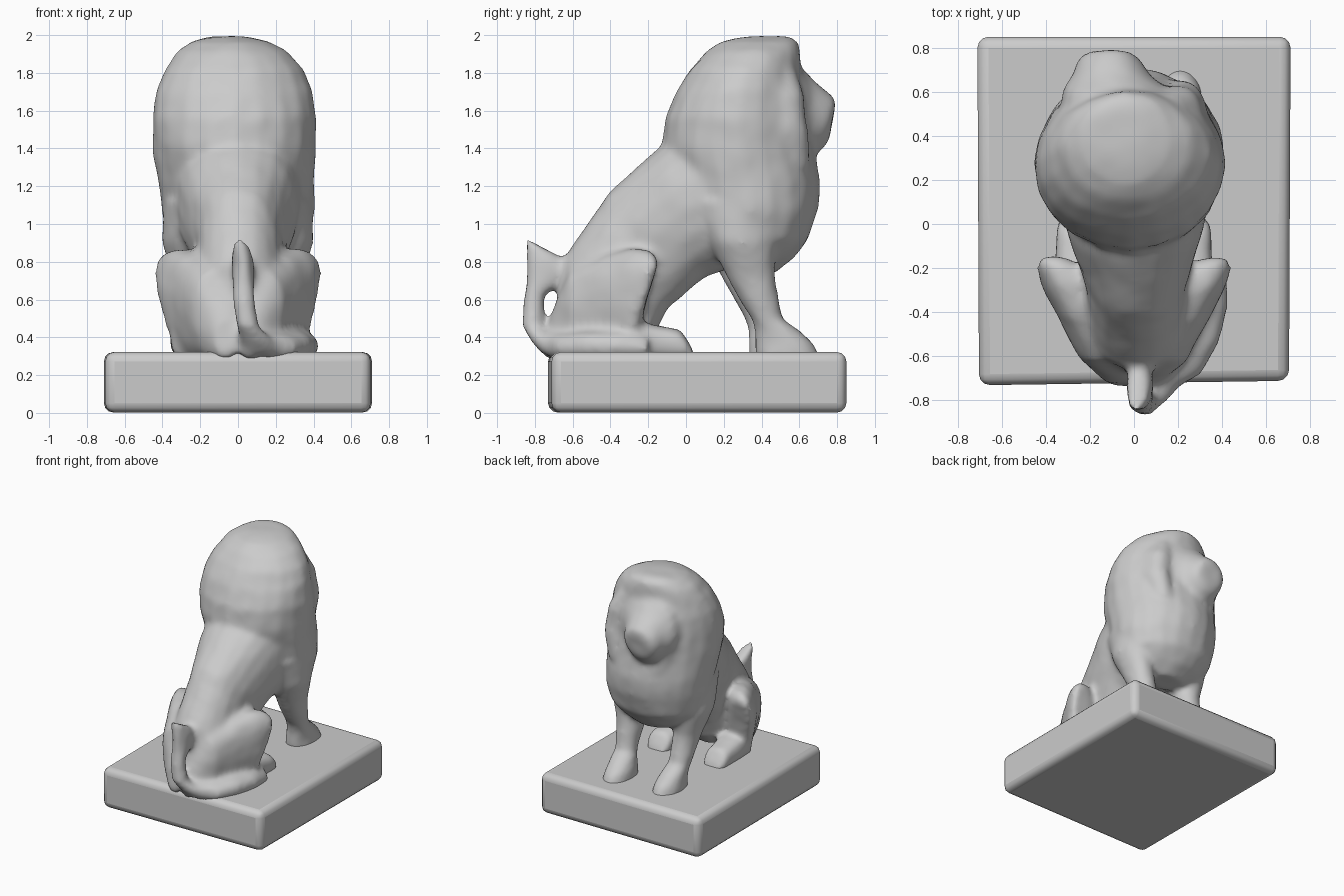
import bpy, bmesh, math

parts = []


def loft(name, rings, side=1, power=1.0, n=20, flare=0.0, shift=0.0):
    """Skin of oval rings; each ring = (y0, z0, y1, z1, centre x, half width)."""
    bm = bmesh.new()
    loops = []
    for y0, z0, y1, z1, cx, w in rings:
        loop = []
        for i in range(n):
            t = 2 * math.pi * i / n
            c, s = math.cos(t), math.sin(t)
            c = math.copysign(abs(c) ** power, c)
            s = math.copysign(abs(s) ** power, s)
            z = (z0 + z1) / 2 + c * (z1 - z0) / 2
            x = (side * cx + w * s) * (1 + flare * (z - 0.8))
            loop.append(bm.verts.new((x, (y0 + y1) / 2 + c * (y1 - y0) / 2 + shift, z)))
        loops.append(loop)
    for a, b in zip(loops, loops[1:]):
        for i in range(n):
            j = (i + 1) % n
            bm.faces.new((a[i], a[j], b[j], b[i]))
    bm.faces.new(loops[0][::-1])
    bm.faces.new(loops[-1])
    bmesh.ops.recalc_face_normals(bm, faces=bm.faces)
    me = bpy.data.meshes.new(name)
    bm.to_mesh(me)
    bm.free()
    ob = bpy.data.objects.new(name, me)
    bpy.context.collection.objects.link(ob)
    parts.append(ob)
    return ob


# Mane, chest and crown: level slices (z, back y, front y, centre x, half width)
mane = [(0.74, 0.28, 0.48, 0, 0.14), (0.82, 0.14, 0.57, 0, 0.27),
        (0.92, 0.05, 0.65, 0, 0.37), (1.07, -0.02, 0.70, 0, 0.405),
        (1.22, -0.08, 0.71, -0.01, 0.415), (1.41, -0.13, 0.68, -0.02, 0.43),
        (1.56, -0.11, 0.65, -0.02, 0.435), (1.70, -0.05, 0.63, -0.02, 0.415),
        (1.82, 0.02, 0.61, -0.02, 0.365), (1.91, 0.10, 0.61, -0.03, 0.29),
        (1.965, 0.18, 0.60, -0.04, 0.20), (1.99, 0.26, 0.56, -0.05, 0.11),
        (1.995, 0.32, 0.52, -0.05, 0.05)]
loft("mane", [(a, z, b, z, x, w) for z, a, b, x, w in mane])

# Ruff of mane beside the face, barely proud of the mane
for side, label in ((1, "right"), (-1, "left")):
    loft(label + "_ruff", [(0.42, 1.33, 0.66, 1.30, 0.19, 0.09), (0.35, 1.50, 0.645, 1.50, 0.22, 0.11),
                           (0.35, 1.68, 0.625, 1.68, 0.20, 0.11), (0.35, 1.81, 0.585, 1.81, 0.15, 0.09)], side)

# Sloping torso from rump to shoulders
loft("torso", [(-0.66, 0.34, -0.40, 0.30, 0.02, 0.20), (-0.68, 0.60, -0.25, 0.34, 0.02, 0.22),
               (-0.65, 0.81, -0.16, 0.42, 0.01, 0.23), (-0.41, 1.17, -0.09, 0.56, 0.01, 0.23),
               (-0.15, 1.40, 0.11, 0.72, 0, 0.31), (0.05, 1.53, 0.38, 0.82, 0, 0.36)], power=0.9)

# Head turned a little to one side, with muzzle and brow
loft("head", [(0.45, 1.32, 0.45, 1.92, -0.07, 0.27), (0.62, 1.35, 0.60, 1.85, -0.08, 0.24),
              (0.68, 1.36, 0.66, 1.78, -0.10, 0.18), (0.75, 1.42, 0.74, 1.71, -0.11, 0.145),
              (0.77, 1.49, 0.785, 1.67, -0.11, 0.11), (0.77, 1.54, 0.795, 1.64, -0.11, 0.05)])

for side, label, shift in ((1, "right", 0.0), (-1, "left", -0.03)):
    # Front leg and paw
    loft(label + "_front_leg",
         [(0.04, 1.12, 0.52, 1.12, 0.27, 0.12), (0.13, 0.90, 0.47, 0.90, 0.27, 0.13),
          (0.22, 0.71, 0.47, 0.71, 0.24, 0.105), (0.34, 0.50, 0.51, 0.50, 0.23, 0.085),
          (0.36, 0.44, 0.60, 0.44, 0.22, 0.09), (0.36, 0.37, 0.68, 0.37, 0.21, 0.10),
          (0.36, 0.28, 0.72, 0.28, 0.21, 0.11)], side, shift=shift)
    # Haunch wedge flaring out toward the knee
    loft(label + "_haunch",
         [(-0.74, 0.28, -0.72, 0.50, 0.06, 0.07), (-0.62, 0.28, -0.62, 0.75, 0.13, 0.13),
          (-0.42, 0.28, -0.42, 0.84, 0.22, 0.15), (-0.30, 0.28, -0.27, 0.875, 0.29, 0.15),
          (-0.23, 0.50, -0.18, 0.86, 0.335, 0.12), (-0.20, 0.62, -0.14, 0.81, 0.37, 0.07)],
         side, 0.85, flare=0.33)
    # Hind foot
    loft(label + "_hind_foot",
         [(-0.35, 0.28, -0.35, 0.50, 0.24, 0.12), (-0.15, 0.28, -0.18, 0.47, 0.25, 0.11),
          (0.00, 0.28, -0.03, 0.44, 0.25, 0.10), (0.05, 0.28, 0.02, 0.36, 0.25, 0.08)],
         side, 0.8)

# Tail: tip standing up behind the rump, root wrapped round one haunch
loft("tail_tip", [(-0.76, 0.31, -0.60, 0.31, 0.12, 0.10), (-0.82, 0.38, -0.66, 0.38, 0.10, 0.09),
                  (-0.87, 0.46, -0.75, 0.46, 0.05, 0.06), (-0.86, 0.62, -0.75, 0.62, 0.03, 0.06),
                  (-0.85, 0.70, -0.66, 0.68, 0.03, 0.06), (-0.85, 0.78, -0.60, 0.76, 0.03, 0.06),
                  (-0.85, 0.87, -0.65, 0.82, 0.02, 0.055), (-0.85, 0.93, -0.78, 0.89, 0.01, 0.045)])
loft("tail_root", [(-0.75, 0.31, -0.75, 0.43, 0.10, 0.08), (-0.68, 0.28, -0.67, 0.42, 0.21, 0.10),
                   (-0.55, 0.28, -0.54, 0.43, 0.30, 0.09), (-0.38, 0.28, -0.37, 0.43, 0.35, 0.075),
                   (-0.20, 0.28, -0.20, 0.40, 0.36, 0.06)])

# Fuse the lion's parts into one softly blended carving
bpy.ops.object.select_all(action='DESELECT')
for ob in parts:
    ob.select_set(True)
bpy.context.view_layer.objects.active = parts[0]
bpy.ops.object.join()
lion = bpy.context.view_layer.objects.active
lion.name = "seated_lion"
rm = lion.modifiers.new("fuse", 'REMESH')
rm.mode = 'VOXEL'
rm.voxel_size = 0.02
rm.use_smooth_shade = True
# Gentle chiselled unevenness
tex = bpy.data.textures.new("chisel", 'CLOUDS')
tex.noise_scale = 0.2
dp = lion.modifiers.new("chisel_marks", 'DISPLACE')
dp.texture = tex
dp.strength = 0.02
sm = lion.modifiers.new("soften", 'SMOOTH')
sm.factor = 0.5
sm.iterations = 12

# Plinth: slab with worn, rounded edges, slightly out of square at the rear
bpy.ops.mesh.primitive_cube_add(size=1, location=(0, 0.059, 0.162))
plinth = bpy.context.object
plinth.name = "plinth"
plinth.scale = (1.42, 1.58, 0.32)
bpy.ops.object.transform_apply(location=False, rotation=False, scale=True)
for v in plinth.data.vertices:
    if v.co.y < 0 and v.co.x > 0:
        v.co.y += 0.02
    if v.co.y < 0:
        v.co.x *= 0.99
bv = plinth.modifiers.new("worn_edges", 'BEVEL')
bv.width = 0.05
bv.segments = 3
bpy.ops.object.shade_smooth_by_angle(angle=math.radians(40))
